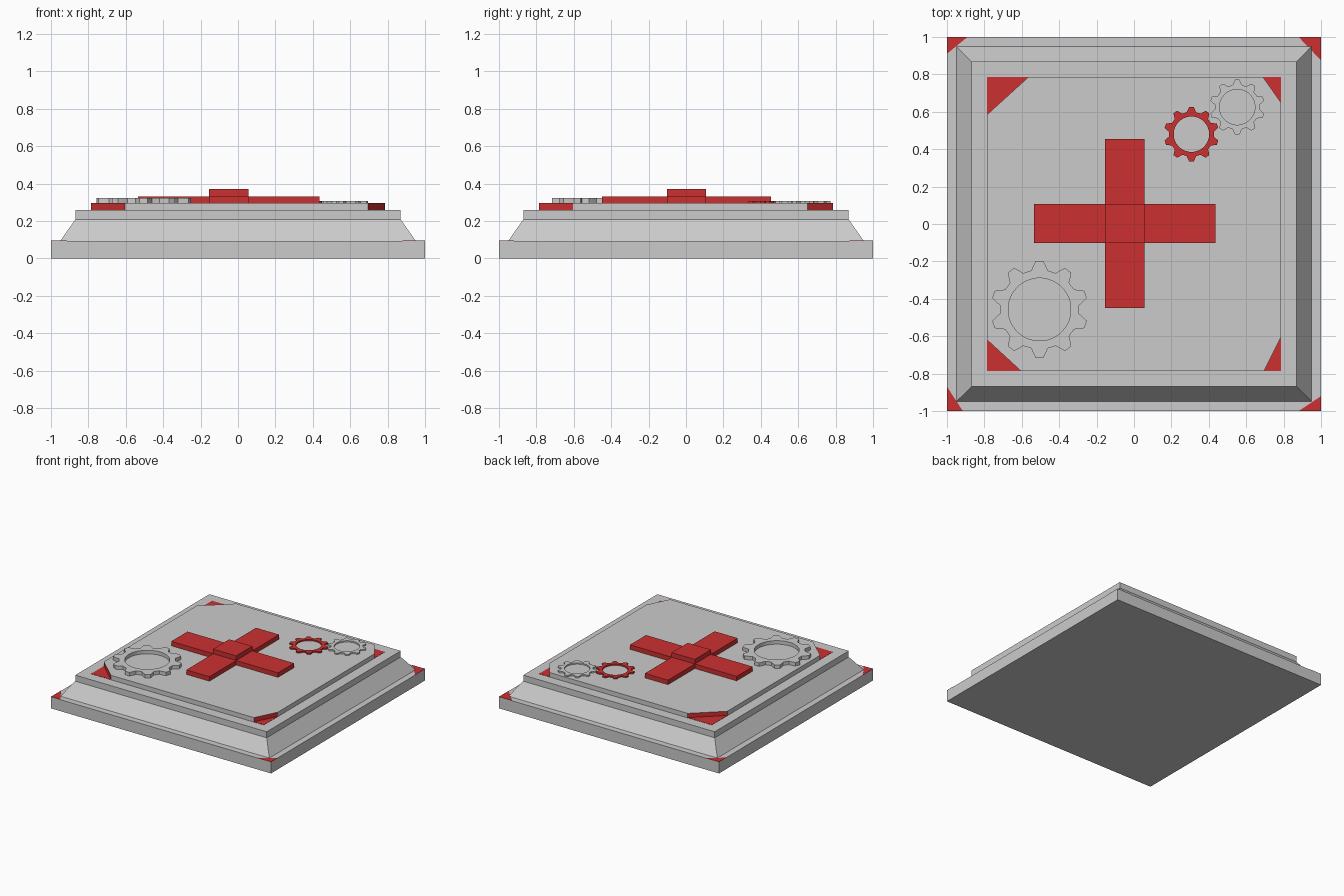
import bpy, bmesh
from math import cos, sin, radians

if "Cube" in bpy.data.objects:
    bpy.data.objects.remove(bpy.data.objects["Cube"])


def material(name, color):
    m = bpy.data.materials.new(name)
    m.diffuse_color = color
    m.use_nodes = True
    m.node_tree.nodes["Principled BSDF"].inputs["Base Color"].default_value = m.diffuse_color
    return m


RED = material("red_paint", (0.6, 0.03, 0.03, 1))
GREY = material("grey_metal", (0.8, 0.8, 0.8, 1))


def finish(name, bm, *mats):
    bmesh.ops.recalc_face_normals(bm, faces=bm.faces)
    mesh = bpy.data.meshes.new(name)
    bm.to_mesh(mesh)
    bm.free()
    for m in mats:
        mesh.materials.append(m)
    ob = bpy.data.objects.new(name, mesh)
    bpy.context.collection.objects.link(ob)
    return ob


def bridge(bm, a, b):
    n = len(a)
    return [bm.faces.new((a[i], a[(i + 1) % n], b[(i + 1) % n], b[i])) for i in range(n)]


def prism(name, pts, z0, z1, *mats, red_sides=False):
    bm = bmesh.new()
    lo, hi = [[bm.verts.new((x, y, z)) for x, y in pts] for z in (z0, z1)]
    sides = bridge(bm, lo, hi)
    bm.faces.new(lo)
    bm.faces.new(hi)
    if red_sides:
        for f in sides[::2]:
            f.material_index = 1
    return finish(name, bm, *mats)


def gear(name, cx, cy, r, z0, z1, *mats, teeth=10):
    # One tooth: (angle, share of the outer radius)
    tooth = ((-12, .818), (-8, .91), (-4.5, 1), (4.5, 1), (8, .91), (12, .818))
    prof = [(radians(90 + k * 360 / teeth + a), f * r) for k in range(teeth) for a, f in tooth]
    bm = bmesh.new()

    def ring(z, radius=None):
        return [bm.verts.new((cx + (radius or q) * cos(a), cy + (radius or q) * sin(a), z))
                for a, q in prof]
    rings = [ring(z0), ring(z1), ring(z1, r * .645), ring(z0, r * .645)]
    for i in range(4):
        bridge(bm, rings[i], rings[(i + 1) % 4])
    return finish(name, bm, *mats)


SIGNS = ((-1, -1), (1, -1), (1, 1), (-1, 1))

# Stepped base with sloping sides
bm = bmesh.new()
levels = [[bm.verts.new((sx * h, sy * h, z)) for sx, sy in SIGNS]
          for h, z in ((1, 0), (1, .094), (.95, .094), (.87, .208), (.87, .258))]
for a, b in zip(levels, levels[1:]):
    bridge(bm, a, b)
bm.faces.new(levels[0])
bm.faces.new(levels[-1])
finish("stepped_base", bm)

# Uneven corner cuts, front left and then counterclockwise
H = .785
plate_cuts = ((-.605, -.62), (.695, -.605), (.69, .65), (-.565, .585))
base_cuts = ((-.915, -.87), (.88, -.92), (.88, .875), (-.89, .91))

# Top plate with red cut faces
outline = []
for i, ((sx, sy), (cx, cy)) in enumerate(zip(SIGNS, plate_cuts)):
    pair = [(sx * H, cy), (cx, sy * H)]
    outline += pair if i % 2 == 0 else pair[::-1]
prism("top_plate", outline, .258, .295, GREY, RED, red_sides=True)

# Red corner triangles on both steps
for label, h, z, cuts in (("plate", H, .258, plate_cuts), ("base", 1, .094, base_cuts)):
    for (sx, sy), (cx, cy) in zip(SIGNS, cuts):
        prism(f"{label}_corner", [(sx * h, sy * h), (cx, sy * h), (sx * h, cy)],
              z, z + .002, RED)

# Red cross and its raised centre
x = (-.535, -.155, .055, .435)
y = (-.45, -.102, .107, .455)
prism("cross", [(x[1], y[0]), (x[2], y[0]), (x[2], y[1]), (x[3], y[1]), (x[3], y[2]),
                (x[2], y[2]), (x[2], y[3]), (x[1], y[3]), (x[1], y[2]), (x[0], y[2]),
                (x[0], y[1]), (x[1], y[1])], .295, .332, RED)
prism("cross_centre", [(x[1], y[1]), (x[2], y[1]), (x[2], y[2]), (x[1], y[2])],
      .332, .37, RED)

# Gear rings
gear("large_gear", -.505, -.457, .26, .295, .324)
gear("small_red_gear", .307, .48, .147, .295, .306, RED)
gear("small_grey_gear", .552, .625, .147, .295, .306)
